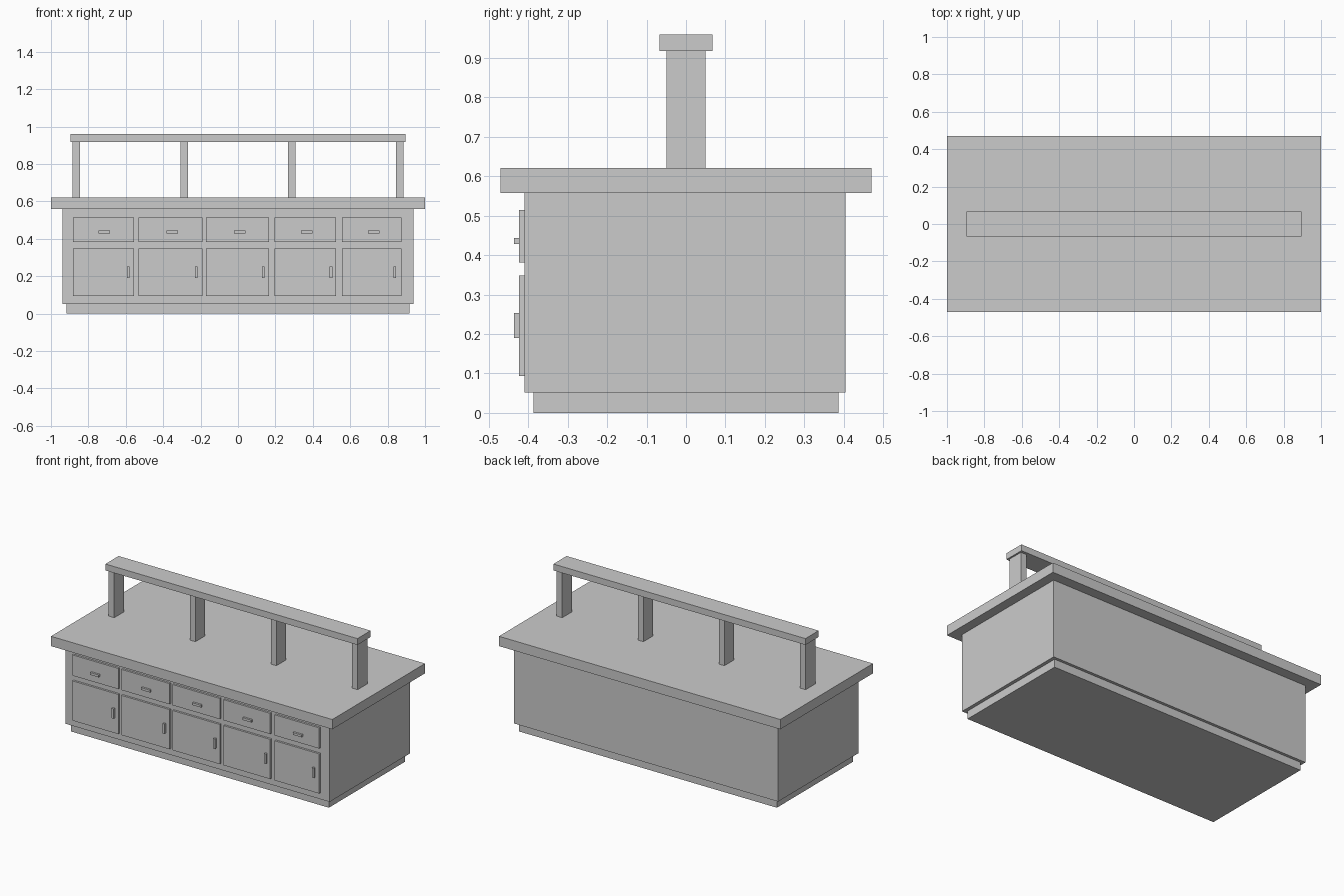
import bpy

if "Cube" in bpy.data.objects:
    bpy.data.objects.remove(bpy.data.objects["Cube"])


def box(name, x, y, z):
    """Axis-aligned box from (min, max) ranges."""
    bpy.ops.mesh.primitive_cube_add(size=1, location=[(a + b) / 2 for a, b in (x, y, z)])
    ob = bpy.context.object
    ob.name = name
    ob.scale = [b - a for a, b in (x, y, z)]
    bpy.ops.object.transform_apply(location=False, rotation=False, scale=True)
    return ob


def around(c, half):
    return (c - half, c + half)


# Main carcass
box("plinth", (-0.917, 0.917), (-0.387, 0.387), (0, 0.052))
box("cabinet_body", (-0.939, 0.939), (-0.41, 0.405), (0.052, 0.558))
box("countertop", (-1, 1), (-0.471, 0.471), (0.558, 0.621))

# Raised shelf on four posts
for i, x in enumerate((-0.865, -0.288, 0.288, 0.865)):
    box(f"shelf_post_{i + 1}", around(x, 0.02), (-0.05, 0.05), (0.621, 0.918))
box("shelf_rail", (-0.896, 0.896), (-0.067, 0.067), (0.918, 0.959))

# Drawer and door fronts with handles: column range, drawer pull x, door pull x
columns = (
    ((-0.881, -0.555), -0.716, -0.587),
    ((-0.533, -0.191), -0.352, -0.224),
    ((-0.170, 0.167), 0.010, 0.136),
    ((0.194, 0.525), 0.368, 0.497),
    ((0.557, 0.873), 0.726, 0.838),
)
front = (-0.423, -0.41)
pull = (-0.436, -0.423)
for i, (xr, drawer_x, door_x) in enumerate(columns, 1):
    box(f"drawer_front_{i}", xr, front, (0.382, 0.515))
    box(f"door_front_{i}", xr, front, (0.093, 0.348))
    box(f"drawer_handle_{i}", around(drawer_x, 0.031), pull, (0.428, 0.443))
    box(f"door_handle_{i}", around(door_x, 0.007), pull, (0.19, 0.253))
